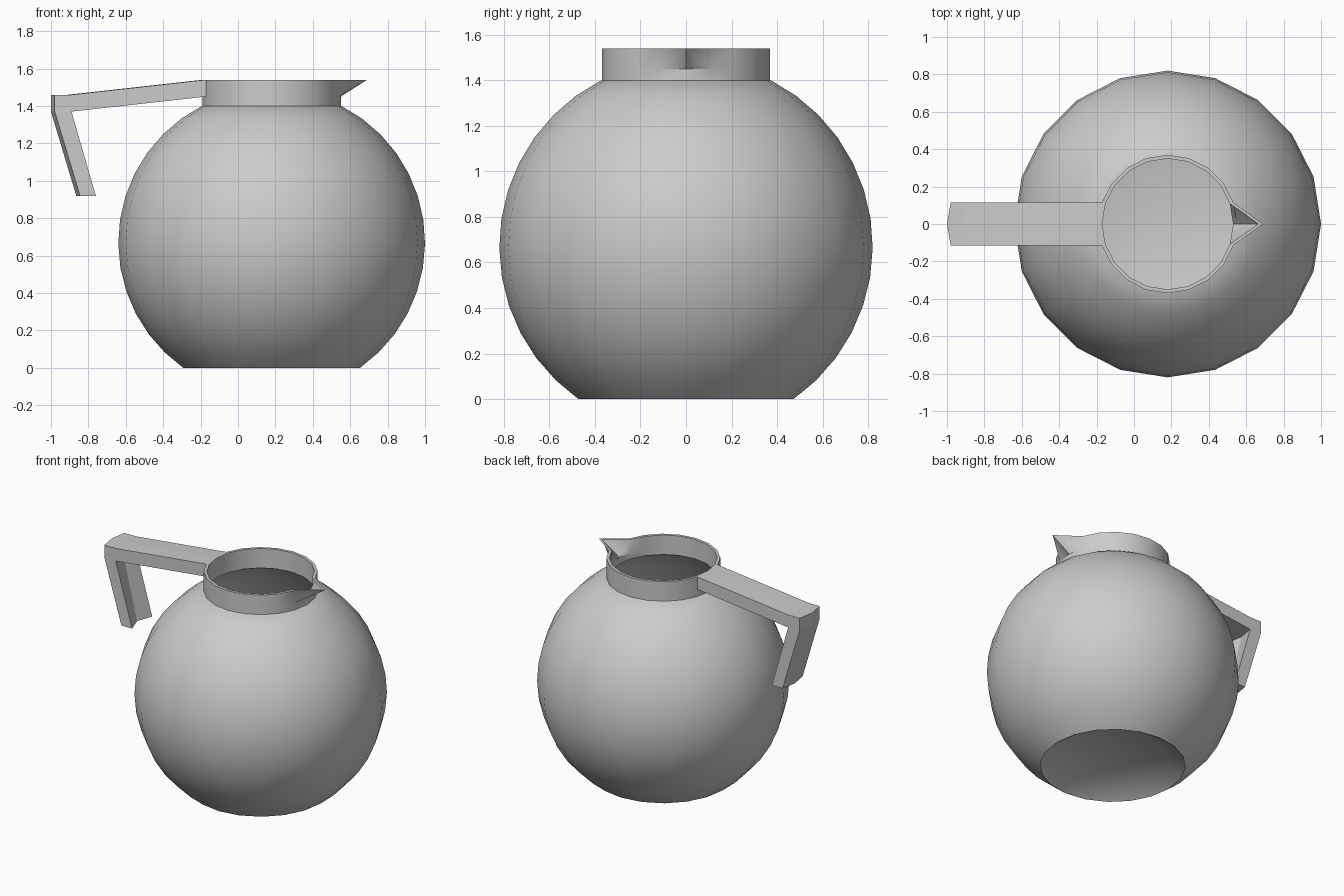
import bpy, bmesh
from math import sin, cos, pi, asin, radians

if "Cube" in bpy.data.objects:
    bpy.data.objects.remove(bpy.data.objects["Cube"])

SEG = 20      # sides around the jug
CX = 0.18     # axis of the jug


def finish(bm, name, smooth):
    bmesh.ops.recalc_face_normals(bm, faces=bm.faces)
    me = bpy.data.meshes.new(name)
    bm.to_mesh(me)
    bm.free()
    ob = bpy.data.objects.new(name, me)
    bpy.context.collection.objects.link(ob)
    if smooth:
        bpy.ops.object.select_all(action='DESELECT')
        ob.select_set(True)
        bpy.context.view_layer.objects.active = ob
        bpy.ops.object.shade_smooth_by_angle(angle=radians(35))
    return ob


def lathe(profile):
    bm = bmesh.new()
    rings = []
    for r, z in profile:
        if r == 0:
            rings.append([bm.verts.new((CX, 0, z))] * SEG)
        else:
            rings.append([bm.verts.new((CX + r * cos(2 * pi * i / SEG),
                                        r * sin(2 * pi * i / SEG), z))
                          for i in range(SEG)])
    for a, b in zip(rings, rings[1:]):
        for i in range(SEG):
            j = (i + 1) % SEG
            quad = [a[i], a[j], b[j], b[i]]
            bm.faces.new(list(dict.fromkeys(quad)))
    return bm


# round body: hollow cut sphere with a recessed underside
R, CZ, N = 0.82, 0.67, 13
lo, hi = asin(-CZ / R), asin((1.4 - CZ) / R)
arc = [(R * cos(t), CZ + R * sin(t))
       for t in (lo + (hi - lo) * i / N for i in range(N + 1))]
inner = [(r - 0.02, z) for r, z in reversed(arc) if z > 0.1]
finish(lathe([(0, 0.075), (0.34, 0.075)] + arc + inner
             + [(0.34, 0.095), (0, 0.095)]), "round_body", True)

# collar: thin ring, its front rim vertices pulled out to make the spout
bm = lathe([(0.37, 1.4), (0.37, 1.45), (0.37, 1.54),
            (0.35, 1.54), (0.35, 1.45), (0.35, 1.4)])
for v in bm.verts:
    if v.co.z > 1.5 and abs(v.co.y) < 0.001 and v.co.x > CX:
        v.co.x = 0.69 if v.co.x > CX + 0.36 else 0.665
finish(bm, "collar_with_spout", True)

# handle: bent bar, slightly ridged outside and grooved inside
side = [(-0.172, 1.54), (-0.89, 1.46), (-0.98, 1.46), (-0.98, 1.37),
        (-0.845, 0.92), (-0.76, 0.92), (-0.89, 1.37), (-0.172, 1.45)]
middle = [(-0.19, 1.54), (-0.91, 1.46), (-1.0, 1.46), (-1.0, 1.37),
          (-0.865, 0.92), (-0.80, 0.92), (-0.91, 1.37), (-0.19, 1.45)]
bm = bmesh.new()
cols = [[bm.verts.new((x, y, z)) for x, z in pts]
        for y, pts in ((-0.114, side), (0, middle), (0.114, side))]
for a, b in zip(cols, cols[1:]):
    for i in range(len(side) - 1):
        bm.faces.new([a[i], a[i + 1], b[i + 1], b[i]])
for c in (cols[0], cols[2]):
    for idx in ((0, 1, 6, 7), (1, 2, 3, 6), (3, 4, 5, 6)):
        bm.faces.new([c[i] for i in idx])
finish(bm, "handle", False)
